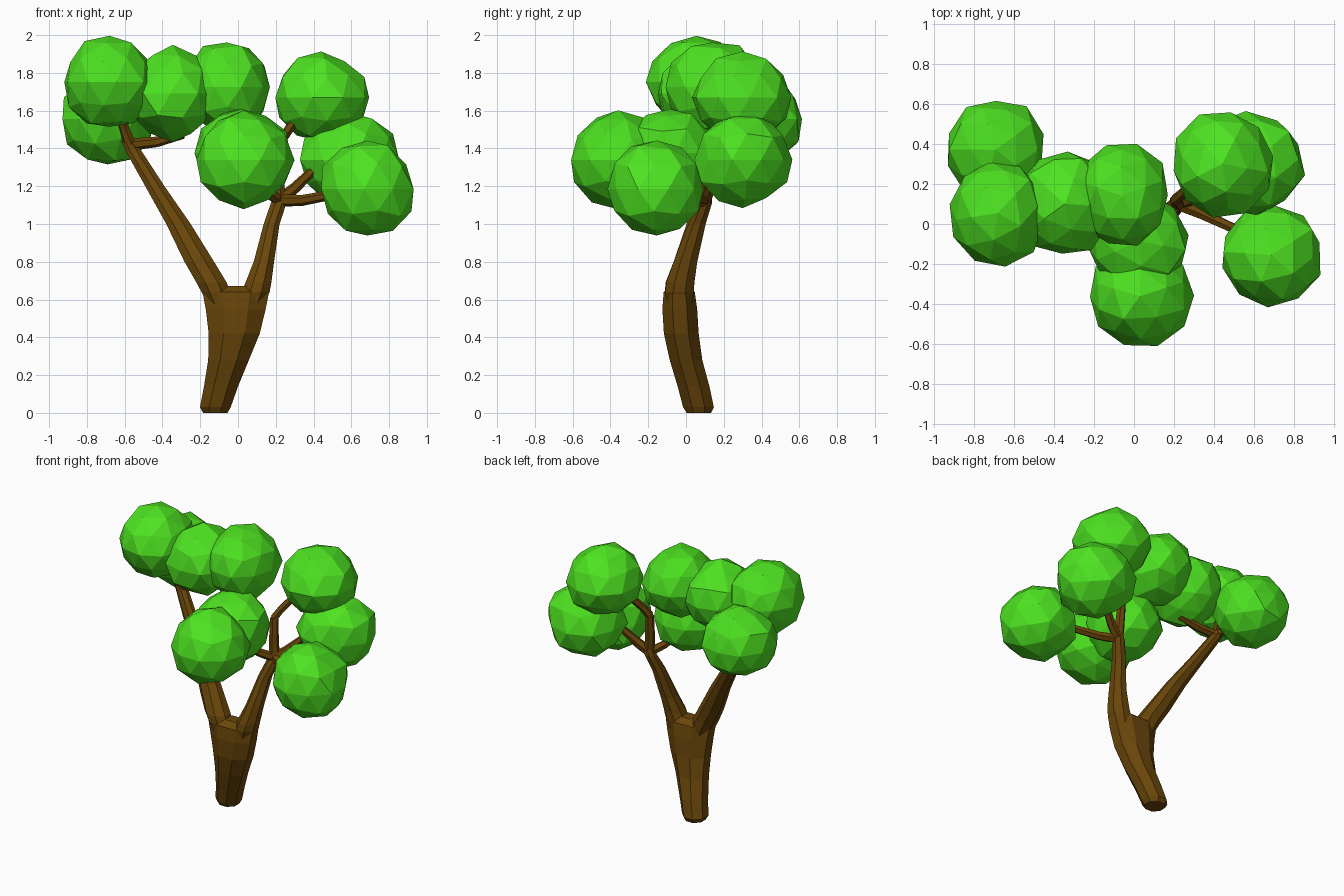
import bpy, bmesh, math, random
from mathutils import Vector

random.seed(7)


def material(name, rgb):
    m = bpy.data.materials.new(name)
    m.diffuse_color = (*rgb, 1)
    return m


BARK = material("brown bark", (0.145, 0.062, 0.003))
LEAF = material("leaf green", (0.075, 0.76, 0.015))


def finish(bm, name, mat):
    bmesh.ops.recalc_face_normals(bm, faces=bm.faces)
    me = bpy.data.meshes.new(name)
    bm.to_mesh(me)
    bm.free()
    me.materials.append(mat)
    ob = bpy.data.objects.new(name, me)
    bpy.context.collection.objects.link(ob)
    return ob


def skin(bm, rings):
    """Join vertex rings into a closed tube."""
    n = len(rings[0])
    for a, b in zip(rings, rings[1:]):
        for i in range(n):
            j = (i + 1) % n
            bm.faces.new((a[i], a[j], b[j], b[i]))
    bm.faces.new(rings[0][::-1])
    bm.faces.new(rings[-1])


def limb(name, sections, sides=8):
    """Tube of level elliptical rings: (x, y, z, rx, ry)."""
    bm = bmesh.new()
    rings = []
    for x, y, z, rx, ry in sections:
        ring = []
        for i in range(sides):
            t = 2 * math.pi * (i + 0.5) / sides
            ring.append(bm.verts.new((x + rx * 1.06 * math.cos(t),
                                      y + ry * 1.06 * math.sin(t), z)))
        rings.append(ring)
    skin(bm, rings)
    return finish(bm, name, BARK)


def twig(name, points, r0, r1, sides=6):
    """Thin tapered tube following a path."""
    bm = bmesh.new()
    pts = [Vector(p) for p in points]
    rings = []
    for k, p in enumerate(pts):
        d = (pts[min(k + 1, len(pts) - 1)] - pts[max(k - 1, 0)]).normalized()
        u = d.cross(Vector((0.3, 1, 0.1))).normalized()
        v = d.cross(u)
        r = r0 + (r1 - r0) * k / (len(pts) - 1)
        rings.append([bm.verts.new(p + r * (u * math.cos(2 * math.pi * i / sides)
                                            + v * math.sin(2 * math.pi * i / sides)))
                      for i in range(sides)])
    skin(bm, rings)
    return finish(bm, name, BARK)


def leaf_ball(name, centre, radii):
    """Faceted, slightly uneven clump of leaves."""
    bm = bmesh.new()
    bmesh.ops.create_icosphere(bm, subdivisions=2, radius=1)
    turn = random.uniform(0, 6.28)
    c, s = math.cos(turn), math.sin(turn)
    for v in bm.verts:
        k = random.uniform(0.95, 1.06)
        x, y, z = v.co
        x, y = c * x - s * y, s * x + c * y
        v.co = Vector((centre[0] + x * k * radii[0],
                       centre[1] + y * k * radii[1],
                       centre[2] + z * k * radii[2]))
    return finish(bm, name, LEAF)


# Trunk widening to the fork
limb("trunk", [
    (-0.120, 0.068, 0.00, 0.066, 0.066),
    (-0.120, 0.066, 0.03, 0.083, 0.083),
    (-0.090, 0.040, 0.14, 0.092, 0.086),
    (-0.050, 0.000, 0.28, 0.110, 0.088),
    (-0.020, -0.025, 0.42, 0.138, 0.094),
    (-0.012, -0.033, 0.55, 0.162, 0.094),
    (-0.012, -0.036, 0.64, 0.180, 0.084),
    (-0.002, -0.034, 0.672, 0.090, 0.040),
])

# Two main limbs, growing out of the trunk
limb("left_limb", [
    (-0.085, -0.033, 0.54, 0.060, 0.060),
    (-0.118, -0.035, 0.64, 0.077, 0.078),
    (-0.140, -0.032, 0.69, 0.082, 0.078),
    (-0.205, -0.003, 0.80, 0.080, 0.064),
    (-0.315, 0.050, 1.00, 0.066, 0.048),
    (-0.440, 0.105, 1.20, 0.052, 0.038),
    (-0.555, 0.155, 1.39, 0.043, 0.034),
    (-0.580, 0.160, 1.44, 0.036, 0.032),
])
limb("right_limb", [
    (0.065, -0.033, 0.54, 0.060, 0.060),
    (0.094, -0.035, 0.64, 0.075, 0.078),
    (0.108, -0.030, 0.69, 0.070, 0.076),
    (0.137, -0.003, 0.80, 0.055, 0.064),
    (0.178, 0.058, 1.00, 0.043, 0.047),
    (0.215, 0.100, 1.11, 0.042, 0.038),
    (0.225, 0.108, 1.15, 0.034, 0.030),
])

# Twigs reaching into the leaf clumps
L, R, U = (-0.57, 0.158, 1.42), (0.22, 0.10, 1.125), (0.205, 0.12, 1.40)
twig("left_top_twig", [L, (-0.60, 0.14, 1.50), (-0.65, 0.09, 1.66)], 0.034, 0.022)
twig("left_back_twig", [L, (-0.62, 0.23, 1.47), (-0.66, 0.33, 1.54)], 0.030, 0.022)
twig("left_inner_twig", [L, (-0.43, 0.14, 1.435), (-0.29, 0.12, 1.475)], 0.032, 0.024)
twig("right_low_twig", [R, (0.34, 0.05, 1.125), (0.58, -0.06, 1.17)], 0.034, 0.024)
twig("right_mid_twig", [R, (0.30, 0.13, 1.19), (0.40, 0.18, 1.285)], 0.034, 0.025)
twig("right_upright_twig", [R, (0.21, 0.11, 1.26), U], 0.036, 0.028)
twig("right_top_twig", [U, (0.24, 0.15, 1.46), (0.29, 0.20, 1.53)], 0.028, 0.025)
twig("front_twig", [R, (0.15, 0.03, 1.17), (0.08, -0.05, 1.24)], 0.032, 0.024)

# Leaf clumps: centre and radii
clumps = [
    ("left_top", (-0.68, 0.055, 1.752), (0.245, 0.265, 0.245)),
    ("left_back", (-0.69, 0.37, 1.555), (0.245, 0.255, 0.245)),
    ("middle_left", (-0.345, 0.10, 1.69), (0.235, 0.26, 0.245)),
    ("middle_top", (-0.06, 0.14, 1.725), (0.24, 0.26, 0.245)),
    ("front", (0.03, -0.36, 1.338), (0.26, 0.25, 0.25)),
    ("centre", (0.02, -0.085, 1.375), (0.255, 0.245, 0.245)),
    ("right_top", (0.44, 0.30, 1.67), (0.25, 0.26, 0.235)),
    ("right_middle", (0.585, 0.30, 1.34), (0.265, 0.255, 0.25)),
    ("right_low", (0.685, -0.155, 1.185), (0.255, 0.26, 0.257)),
]
for name, centre, radii in clumps:
    leaf_ball(name + "_leaves", centre, radii)
